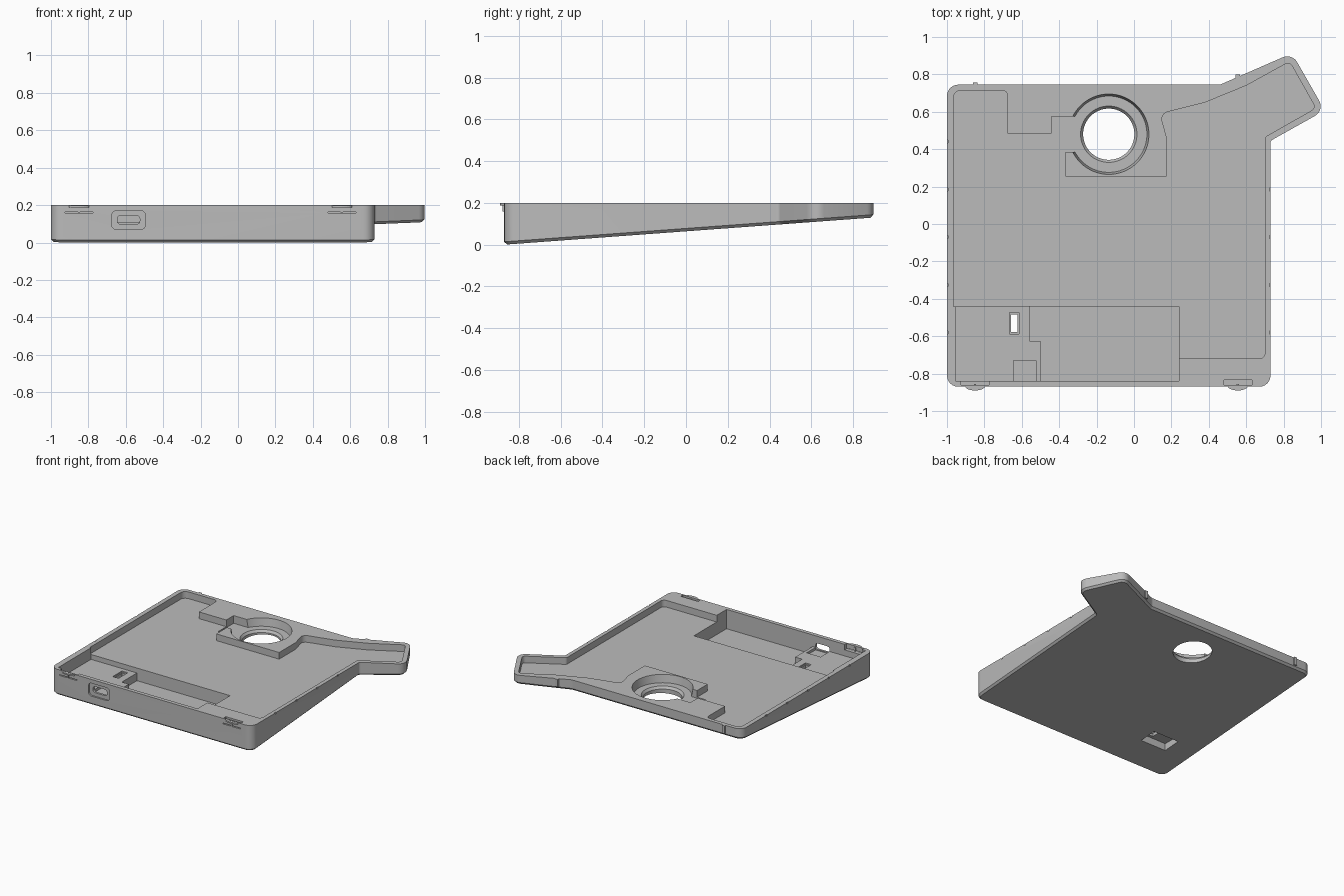
import bpy, bmesh, math
from mathutils import Vector

cube = bpy.data.objects.get("Cube")
if cube:
    bpy.data.objects.remove(cube)

grey = bpy.data.materials.new("plain_grey")
grey.use_nodes = True
colour = (0.5, 0.5, 0.5, 1)
grey.diffuse_color = colour
grey.node_tree.nodes["Principled BSDF"].inputs["Base Color"].default_value = colour

TOP = 0.2
OVER = 0.3      # cutters reach above the rim
SLOPE = 0.0735


def base_z(y):
    """Height of the sloping underside."""
    return max(0, (y + 0.87) * SLOPE)


def fillet(points):
    """Outline from (x, y) or (x, y, radius) corners."""
    out, n = [], len(points)
    for i, p in enumerate(points):
        c = Vector(p[:2])
        if len(p) == 2:
            out.append(c)
            continue
        a = (Vector(points[i - 1][:2]) - c).normalized()
        b = (Vector(points[(i + 1) % n][:2]) - c).normalized()
        half = a.angle(b) / 2
        centre = c + (a + b).normalized() * p[2] / math.sin(half)
        reach = p[2] / math.tan(half)
        start = (c + a * reach - centre).normalized()
        end = (c + b * reach - centre).normalized()
        out += [centre + start.slerp(end, k / 6) * p[2] for k in range(7)]
    return out


def rect(x0, x1, y0, y1, r=0):
    corners = [(x0, y0), (x1, y0), (x1, y1), (x0, y1)]
    return fillet([c + (r,) for c in corners] if r else corners)


def finish(name, bm):
    bmesh.ops.recalc_face_normals(bm, faces=bm.faces)
    mesh = bpy.data.meshes.new(name)
    bm.to_mesh(mesh)
    bm.free()
    mesh.materials.append(grey)
    ob = bpy.data.objects.new(name, mesh)
    bpy.context.collection.objects.link(ob)
    return ob


def prism(name, outline, low, high, chamfer=0, front=False):
    """Extruded outline; low may be a function of y; front extrudes along y."""
    bm = bmesh.new()
    place = (lambda p, h: (p[0], h, p[1])) if front else (lambda p, h: (p[0], p[1], h))
    lows = [bm.verts.new(place(p, low(p[1]) if callable(low) else low)) for p in outline]
    highs = [bm.verts.new(place(p, high)) for p in outline]
    bottom = bm.faces.new(lows)
    bm.faces.new(highs)
    n = len(outline)
    for i in range(n):
        j = (i + 1) % n
        bm.faces.new((lows[i], lows[j], highs[j], highs[i]))
    if chamfer:
        bmesh.ops.recalc_face_normals(bm, faces=bm.faces)
        bmesh.ops.bevel(bm, geom=list(bottom.edges), offset=chamfer,
                        segments=1, affect='EDGES', clamp_overlap=True)
    return finish(name, bm)


def cone(name, x, y, r_low, r_high, low, high):
    bm = bmesh.new()
    bmesh.ops.create_cone(bm, cap_ends=True, segments=64, radius1=r_low,
                          radius2=r_high, depth=high - low)
    bmesh.ops.translate(bm, verts=bm.verts, vec=(x, y, (low + high) / 2))
    return finish(name, bm)


def box(name, x0, x1, y0, y1, z0, z1):
    return prism(name, rect(x0, x1, y0, y1), z0, z1)


def combine(target, tool):
    mod = target.modifiers.new("cut", 'BOOLEAN')
    mod.operation, mod.object, mod.solver = 'DIFFERENCE', tool, 'EXACT'
    bpy.context.view_layer.objects.active = target
    bpy.ops.object.modifier_apply(modifier=mod.name)
    bpy.data.objects.remove(tool)


# Wedge-shaped tray with an angled arm at the back left corner
tray = prism("tray", fillet([
    (-1, -0.87, 0.06), (0.73, -0.87, 0.06), (0.73, 0.445, 0.02),
    (1.02, 0.607, 0.06), (0.845, 0.913, 0.06), (0.46, 0.745, 0.05),
    (-1, 0.745, 0.06)]), base_z, TOP, chamfer=0.014)

# Main cavity, leaving the platform around the round opening
cavity = prism("cavity_cutter", fillet([
    (-0.955, -0.84), (0.24, -0.84), (0.24, -0.72), (0.7, -0.72, 0.03),
    (0.7, 0.465, 0.02), (0.972, 0.62, 0.025), (0.832, 0.868, 0.025),
    (0.6, 0.74, 0.1), (0.38, 0.65, 0.1), (0.14, 0.59, 0.04),
    (0.175, 0.46), (0.175, 0.255), (-0.365, 0.255), (-0.365, 0.485),
    (-0.675, 0.485), (-0.675, 0.715, 0.03), (-0.965, 0.715, 0.04),
    (-0.965, -0.44), (-0.955, -0.44)]), 0.148, OVER)
combine(tray, cavity)

# Deep front bay with a raised floor at its right end
combine(tray, box("raised_bay_cutter", -0.955, -0.48, -0.84, -0.44, 0.11, OVER))
combine(tray, prism("deep_bay_cutter", fillet([
    (-0.5, -0.84), (0.24, -0.84), (0.24, -0.44), (-0.56, -0.44),
    (-0.56, -0.625), (-0.5, -0.625)]), 0.05, OVER))
combine(tray, box("port_bed_cutter", -0.645, -0.525, -0.84, -0.73, 0.09, OVER))

# Round opening: counterbore, side notch, through hole with chamfer
RX, RY = -0.135, 0.48
combine(tray, cone("counterbore_cutter", RX, RY, 0.204, 0.216, 0.14, 0.206))
combine(tray, box("notch_cutter", -0.44, -0.315, 0.385, 0.575, 0.14, OVER))
combine(tray, cone("hole_chamfer_cutter", RX, RY, 0.137, 0.153, 0.122, 0.143))
combine(tray, cone("hole_cutter", RX, RY, 0.137, 0.137, -0.1, OVER))

# Switch recess underneath and its slit
combine(tray, box("switch_recess_cutter", -0.79, -0.57, -0.6, -0.46, -0.1, 0.075))
combine(tray, box("slit_frame_cutter", -0.665, -0.615, -0.587, -0.473, 0.1, OVER))
combine(tray, box("slit_cutter", -0.657, -0.623, -0.577, -0.483, 0, OVER))

# Charging port in the front wall
combine(tray, prism("port_recess_cutter", rect(-0.675, -0.495, 0.07, 0.17, 0.025),
                    -0.95, -0.857, front=True))
combine(tray, prism("port_cutter", rect(-0.645, -0.525, 0.098, 0.145, 0.018),
                    -0.95, -0.8, front=True))

# Front snap clips: slot, slit, lens-shaped tab and stem
for side, x in (("right", -0.85), ("left", 0.555)):
    combine(tray, box("clip_slot_cutter", x - 0.075, x + 0.075, -0.86, -0.835, 0.157, OVER))
    combine(tray, box("clip_slit_cutter", x - 0.075, x + 0.075, -0.95, -0.84, 0.157, 0.164))
    lens = [(x + 0.055 * math.cos(a), -0.865 - 0.025 * math.sin(a))
            for a in (math.pi * k / 12 for k in range(13))]
    prism(side + "_clip_tab", lens, 0.188, 0.199)
    box(side + "_clip_stem", x - 0.006, x + 0.006, -0.877, -0.855, 0.16, 0.19)

# Small locating posts on the back wall
for side, x, y in (("right", -0.85, 0.745), ("left", 0.555, 0.787)):
    box(side + "_back_post", x - 0.012, x + 0.012, y - 0.01, y + 0.012,
        base_z(y) + 0.02, TOP)

# Row of tiny notches along both side rims
for k in range(5):
    y = 0.44 - 0.255 * k
    combine(tray, box("notch_cutter", -1.1, -0.994, y - 0.008, y + 0.008, 0.19, OVER))
    if k:
        combine(tray, box("notch_cutter", 0.724, 0.8, y - 0.008, y + 0.008, 0.19, OVER))

bpy.ops.object.select_all(action='DESELECT')
tray.select_set(True)
bpy.context.view_layer.objects.active = tray
bpy.ops.object.shade_smooth_by_angle(angle=math.radians(25))
